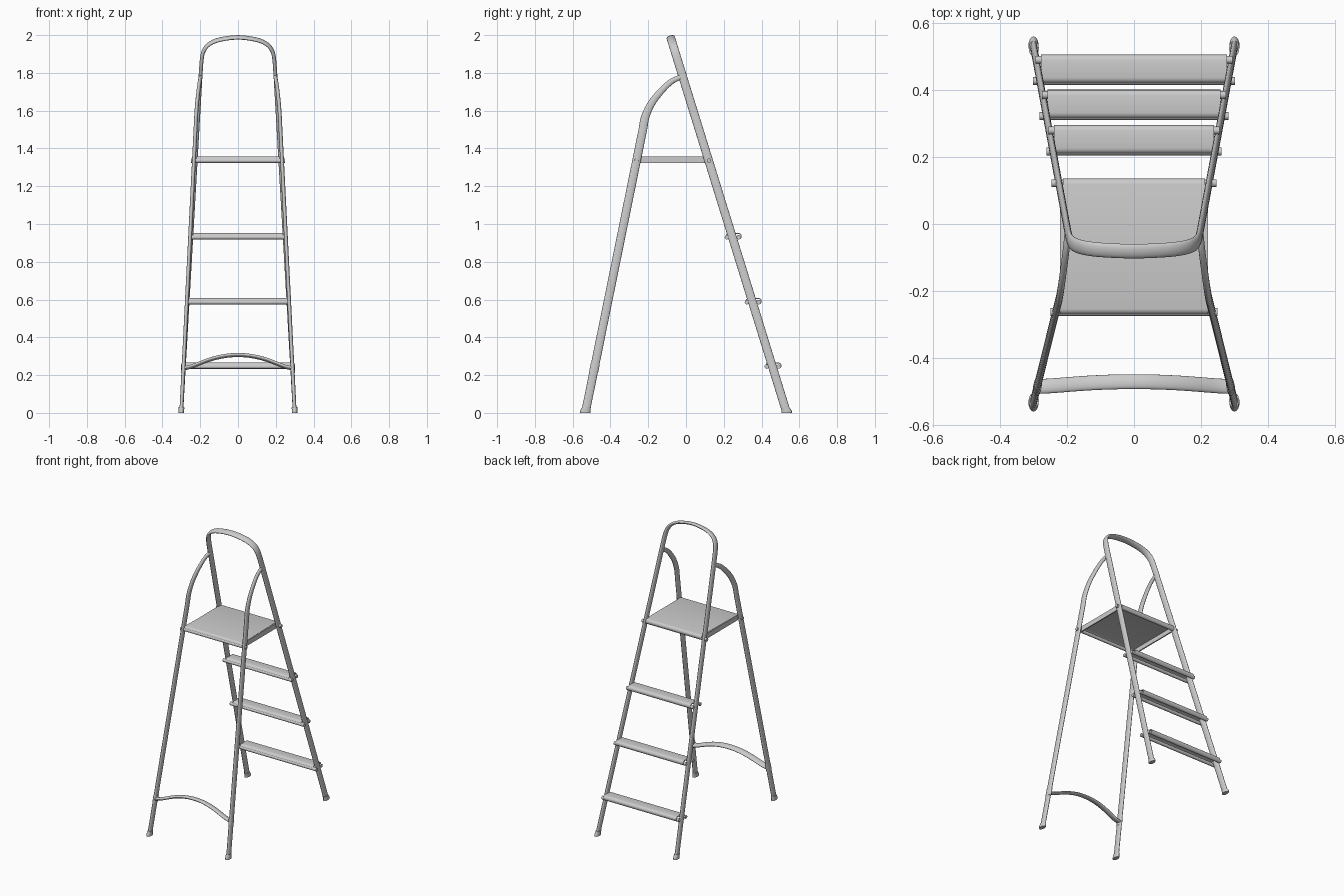
import bpy, bmesh, math
from mathutils import Vector

if "Cube" in bpy.data.objects:
    bpy.data.objects.remove(bpy.data.objects["Cube"])

X = Vector((1, 0, 0))


def rail_y(z): return 0.53 - 0.3075 * z      # climbing side lean
def rail_x(z): return 0.30 - 0.057 * z
def leg_y(z): return -0.533 + 0.203 * z       # prop side lean
def leg_x(z): return 0.30 - 0.050 * z


def finish(name, bm):
    bmesh.ops.recalc_face_normals(bm, faces=bm.faces)
    me = bpy.data.meshes.new(name)
    bm.to_mesh(me)
    bm.free()
    ob = bpy.data.objects.new(name, me)
    bpy.context.collection.objects.link(ob)
    bpy.ops.object.select_all(action='DESELECT')
    ob.select_set(True)
    bpy.context.view_layer.objects.active = ob
    bpy.ops.object.shade_smooth_by_angle(angle=math.radians(40))
    return ob


def smooth(pts, n=5):
    """Catmull-Rom curve through the points."""
    p = [Vector(q) for q in pts]
    p = [2 * p[0] - p[1]] + p + [2 * p[-1] - p[-2]]
    out = []
    for i in range(1, len(p) - 2):
        a, b, c, d = p[i - 1:i + 3]
        for k in range(n):
            t = k / n
            out.append(0.5 * (2 * b + (c - a) * t + (2 * a - 5 * b + 4 * c - d) * t * t
                              + (3 * b - a - 3 * c + d) * t ** 3))
    return out + [p[-2]]


def tube(name, pts, wide=None, size=(0.0225, 0.010), scale=None, sides=20):
    """Oval tube; the wide axis is fixed, or turns about x when not given."""
    pts = [Vector(p) for p in pts]
    bm = bmesh.new()
    rings = []
    for i, p in enumerate(pts):
        t = (pts[min(i + 1, len(pts) - 1)] - pts[max(i - 1, 0)]).normalized()
        w = wide.normalized() if wide else t.cross(X).normalized()
        s = t.cross(w).normalized()
        kw = scale[i] if scale else 1
        rings.append([bm.verts.new(p + w * size[0] * kw * math.cos(a) + s * size[1] * math.sin(a))
                      for a in (2 * math.pi * k / sides for k in range(sides))])
    for r, q in zip(rings, rings[1:]):
        for k in range(sides):
            bm.faces.new((r[k], r[k - 1], q[k - 1], q[k]))
    bm.faces.new(rings[0])
    bm.faces.new(rings[-1])
    return finish(name, bm)


def rod(name, y, z, half, r):
    tube(name, [(-half, y, z), (half, y, z)], Vector((0, 0, 1)), (r, r), sides=16)


def tread(name, y0, y1, z0, z1, half0, half1):
    """Folded sheet with rounded lips turned down along both long edges."""
    r, th = 0.017, 0.005

    def outline(o):
        c = []
        for yc, sgn, order in ((y0 + r, -1, range(7)), (y1 - r, 1, range(6, -1, -1))):
            for k in order:
                a = math.radians(-60 + 25 * k)
                c.append((yc + sgn * (r - o) * math.cos(a), z1 - r + (r - o) * math.sin(a)))
        return c
    prof = outline(0) + outline(th)[::-1]
    bm = bmesh.new()

    def hw(y): return half0 + (half1 - half0) * (y - y0) / (y1 - y0)
    a = [bm.verts.new((-hw(y), y, z)) for y, z in prof]
    b = [bm.verts.new((hw(y), y, z)) for y, z in prof]
    n = len(prof)
    for i in range(n):
        bm.faces.new((a[i - 1], a[i], b[i], b[i - 1]))
    bm.faces.new(a)
    bm.faces.new(b)
    finish(name, bm)


# Climbing rails joined by the top hoop
RAIL_N = Vector((0, 1, 0.3075))
corner = [(rail_x(1.80), 1.80), (0.192, 1.87), (0.182, 1.915), (0.155, 1.95), (0.10, 1.975)]
arch = corner + [(0, 1.988)] + [(-x, z) for x, z in corner[::-1]]
hoop = [(x, rail_y(z), z) for x, z in arch]
tube("rail_hoop", [(0.30, 0.53, 0.01)] + smooth(hoop) + [(-0.30, 0.53, 0.01)], RAIL_N)

# Prop legs bending up into the rails, plus feet and end joints on each side
for side, s in (("left", -1), ("right", 1)):
    bend = smooth([(s * leg_x(1.5), leg_y(1.5), 1.50), (s * 0.222, -0.216, 1.565),
                   (s * 0.217, -0.185, 1.635), (s * 0.21, -0.135, 1.70),
                   (s * 0.203, -0.08, 1.752), (s * 0.197, -0.025, 1.78)])
    n = len(bend)
    tube("prop_leg_" + side, [(s * 0.30, leg_y(0.01), 0.01)] + bend,
         scale=[1] + [1 - 0.5 * max(0, i / (n - 1) - 0.15) for i in range(n)])
    for foot, y, dy in (("rail_foot_", 0.533, -0.3), ("prop_foot_", -0.533, 0.2)):
        tube(foot + side, [(s * 0.30, y, 0), (s * 0.30, y, 0.012),
                           (s * 0.299, y + dy * 0.03, 0.03)],
             Vector((0, 1, 0)), (0.027, 0.015), scale=[1, 1, 0.86])
    # Brace collar
    tube("brace_collar_" + side,
         [(s * leg_x(z), leg_y(z), z) for z in (0.215, 0.262)], size=(0.024, 0.012))
    # Platform side bar
    bm = bmesh.new()
    bmesh.ops.create_cube(bm, size=1)
    for v in bm.verts:
        v.co = Vector((s * 0.217 + v.co.x * 0.008, -0.07 + v.co.y * 0.36, 1.339 + v.co.z * 0.034))
    finish("platform_side_" + side, bm)

# Arched brace between the prop legs
half = [(0.288, 0.236), (0.245, 0.246), (0.15, 0.282), (0.07, 0.301)]
brace = half + [(0, 0.306)] + [(-x, z) for x, z in half[::-1]]
tube("leg_brace", smooth([(x, leg_y(z), z) for x, z in brace]), Vector((0, 1, -0.203)))

# Steps, each with a rod on both sides of the rails
for i, z in enumerate((0.247, 0.588, 0.932)):
    y, x = rail_y(z), rail_x(z)
    tread(f"step_{i + 1}", y - 0.034, y + 0.052, z - 0.018, z + 0.020, x - 0.008, x - 0.008)
    rod(f"step_front_rod_{i + 1}", y - 0.027, z - 0.002, x + 0.015, 0.0115)
    rod(f"step_back_rod_{i + 1}", y + 0.036, z - 0.002, x + 0.008, 0.0115)

# Platform
tread("platform", -0.27, 0.136, 1.32, 1.358, 0.221, 0.212)
rod("platform_front_rod", -0.263, 1.335, 0.25, 0.0115)
rod("platform_back_rod", 0.122, 1.335, 0.247, 0.0115)
